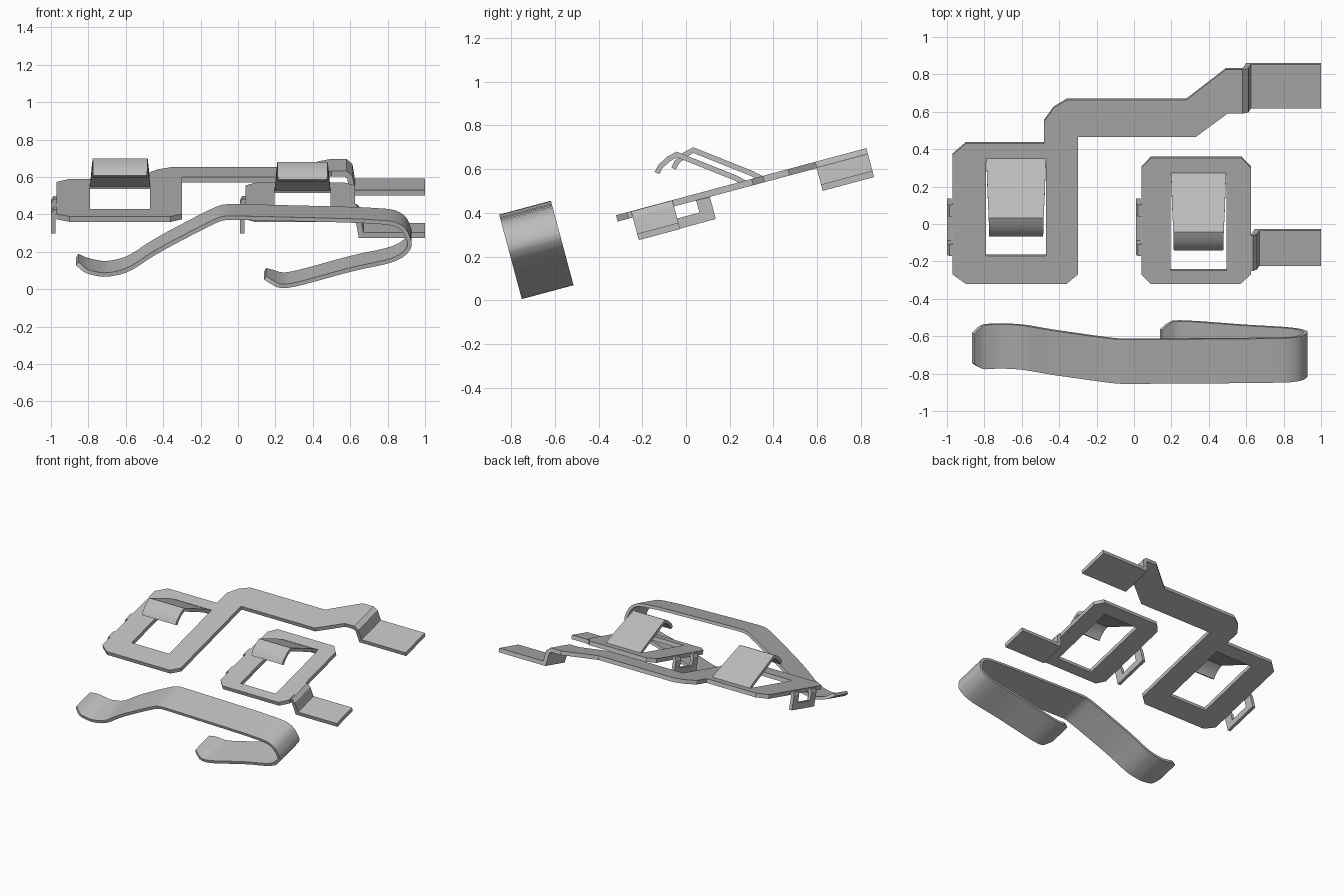
import bpy, bmesh, math
from mathutils import Matrix, Vector

cube = bpy.data.objects.get("Cube")
if cube:
    bpy.data.objects.remove(cube, do_unlink=True)

TILT = math.radians(15)
C = math.cos(TILT)
THICK = 0.03
# Parts are laid out flat, then tipped up at the back
PLACE = Matrix.Translation((0, 0, 0.475)) @ Matrix.Rotation(TILT, 4, 'X')

steel = bpy.data.materials.new("light_grey_metal")
steel.use_nodes = True
steel.diffuse_color = (0.5, 0.5, 0.5, 1)
steel.node_tree.nodes["Principled BSDF"].inputs["Base Color"].default_value = (0.5, 0.5, 0.5, 1)


def finish(name, bm):
    bmesh.ops.recalc_face_normals(bm, faces=bm.faces)
    mesh = bpy.data.meshes.new(name)
    bm.to_mesh(mesh)
    bm.free()
    mesh.transform(PLACE)
    mesh.materials.append(steel)
    obj = bpy.data.objects.new(name, mesh)
    bpy.context.collection.objects.link(obj)
    bpy.ops.object.select_all(action='DESELECT')
    obj.select_set(True)
    bpy.context.view_layer.objects.active = obj
    bpy.ops.object.shade_smooth_by_angle(angle=math.radians(25))
    return obj


def plate(name, loops):
    """Flat sheet with the first loop as outline and the rest as holes."""
    bm = bmesh.new()
    for loop in loops:
        vs = [bm.verts.new((x, y / C, 0)) for x, y in loop]
        for a, b in zip(vs, vs[1:] + vs[:1]):
            bm.edges.new((a, b))
    bmesh.ops.triangle_fill(bm, use_beauty=True, edges=bm.edges[:], normal=(0, 0, 1))
    bmesh.ops.dissolve_limit(bm, angle_limit=0.01, verts=bm.verts[:], edges=bm.edges[:])
    ext = bmesh.ops.extrude_face_region(bm, geom=bm.faces[:], use_keep_orig=True)
    low = [g for g in ext["geom"] if isinstance(g, bmesh.types.BMVert)]
    bmesh.ops.translate(bm, verts=low, vec=(0, 0, -THICK))
    return finish(name, bm)


def ribbon(name, path, spans, thick=THICK, across_x=False):
    """Bent strip: a path in profile, with a (low, high) width span per point."""
    pts = [Vector(p) for p in path]
    if isinstance(spans, tuple):
        spans = [spans] * len(pts)
    bm = bmesh.new()
    rings = []
    for i, p in enumerate(pts):
        d0 = (p - pts[i - 1]).normalized() if i else (pts[1] - p).normalized()
        d1 = (pts[i + 1] - p).normalized() if i < len(pts) - 1 else d0
        d = (d0 + d1).normalized()
        n = Vector((-d.y, d.x)) * thick / 2 / max(d.dot(d0), 0.6)
        ring = []
        for side, s in ((1, 0), (1, 1), (-1, 1), (-1, 0)):
            q, w = p + n * side, spans[i][s]
            ring.append(bm.verts.new((w, q.x, q.y) if across_x else (q.x, w, q.y)))
        rings.append(ring)
    for a, b in zip(rings, rings[1:]):
        for k in range(4):
            m = (k + 1) % 4
            bm.faces.new((a[k], a[m], b[m], b[k]))
    bm.faces.new(rings[0])
    bm.faces.new(rings[-1])
    return finish(name, bm)


def rounded(path, times=2):
    """Corner cutting that keeps both ends."""
    pts = [Vector(p) for p in path]
    for _ in range(times):
        new = [pts[0]]
        for a, b in zip(pts, pts[1:]):
            new += [a.lerp(b, 0.2), a.lerp(b, 0.8)]
        pts = new + [pts[-1]]
    return pts


def rect(x0, x1, y0, y1):
    return [(x0, y0), (x1, y0), (x1, y1), (x0, y1)]


# Large plate with its long cranked arm
plate("large_plate", [
    [(-0.90, -0.32), (-0.36, -0.32), (-0.30, -0.27), (-0.30, 0.465), (0.33, 0.465),
     (0.50, 0.59), (0.50, 0.825), (0.49, 0.825), (0.28, 0.663), (-0.36, 0.663),
     (-0.43, 0.62), (-0.48, 0.55), (-0.48, 0.43), (-0.90, 0.43), (-0.97, 0.37),
     (-0.97, -0.27)],
    rect(-0.79, -0.47, -0.17, 0.335)])
# Small plate
plate("small_plate", [
    [(0.09, -0.32), (0.57, -0.32), (0.625, -0.27), (0.625, 0.30), (0.575, 0.353),
     (0.09, 0.353), (0.04, 0.30), (0.04, -0.27)],
    rect(0.195, 0.495, -0.248, 0.26)])

# Stepped contact tabs on the right-hand ends
ribbon("large_contact_tab",
       [(0.50, -0.015), (0.575, -0.015), (0.598, -0.035), (0.612, -0.122), (1.0, -0.122)],
       (0.59 / C, 0.825 / C))
ribbon("small_contact_tab",
       [(0.60, -0.015), (0.628, -0.016), (0.643, -0.035), (0.658, -0.122), (1.0, -0.122)],
       (-0.26, -0.065))

# Raised spring tongues and side hooks, one set per plate
for label, x0, x1, shift, edge in (("large", -0.79, -0.47, 0, -0.97),
                                   ("small", 0.197, 0.493, -0.078, 0.04)):
    tongue = [(0.36, -0.015), (0.32, 0.022), (0.2, 0.112), (0.087, 0.196),
              (0.045, 0.186), (0.0, 0.162), (-0.022, 0.138)]
    inset = [0, 0.002, 0.007, 0.013, 0.014, 0.015, 0.016]
    ribbon(label + "_tongue", [(v + shift, w) for v, w in tongue],
           [(x0 + i, x1 - i) for i in inset], 0.024, across_x=True)
    for side, span in (("front", (-0.178, -0.115)), ("back", (0.04, 0.105))):
        ribbon(f"{label}_hook_{side}_leg",
               [(edge + 0.01, -0.014), (edge - 0.01, -0.016), (edge - 0.018, -0.03),
                (edge - 0.018, -0.135)], span, 0.024)
    ribbon(label + "_hook_bar", [(edge - 0.018, -0.087), (edge - 0.018, -0.135)],
           (-0.115, 0.04), 0.024)

# Long folded spring strip in front, with rounded ends
strip = rounded([(-0.86, -0.133), (-0.81, -0.168), (-0.71, -0.189), (-0.59, -0.163),
                 (-0.44, -0.058), (-0.2, 0.073), (-0.09, 0.128), (-0.02, 0.131),
                 (0.81, 0.11), (0.89, 0.07), (0.925, -0.02), (0.885, -0.075),
                 (0.81, -0.111), (0.61, -0.153), (0.32, -0.237), (0.23, -0.252),
                 (0.145, -0.212)])
spans = []
for p in strip:
    gap = min((p - strip[0]).length, (p - strip[-1]).length)
    cut = 0.04 * max(0, 1 - gap / 0.07) ** 1.5
    spans.append((-0.847 + cut, -0.602 - cut))
ribbon("folded_spring_strip", strip, spans, 0.022)
